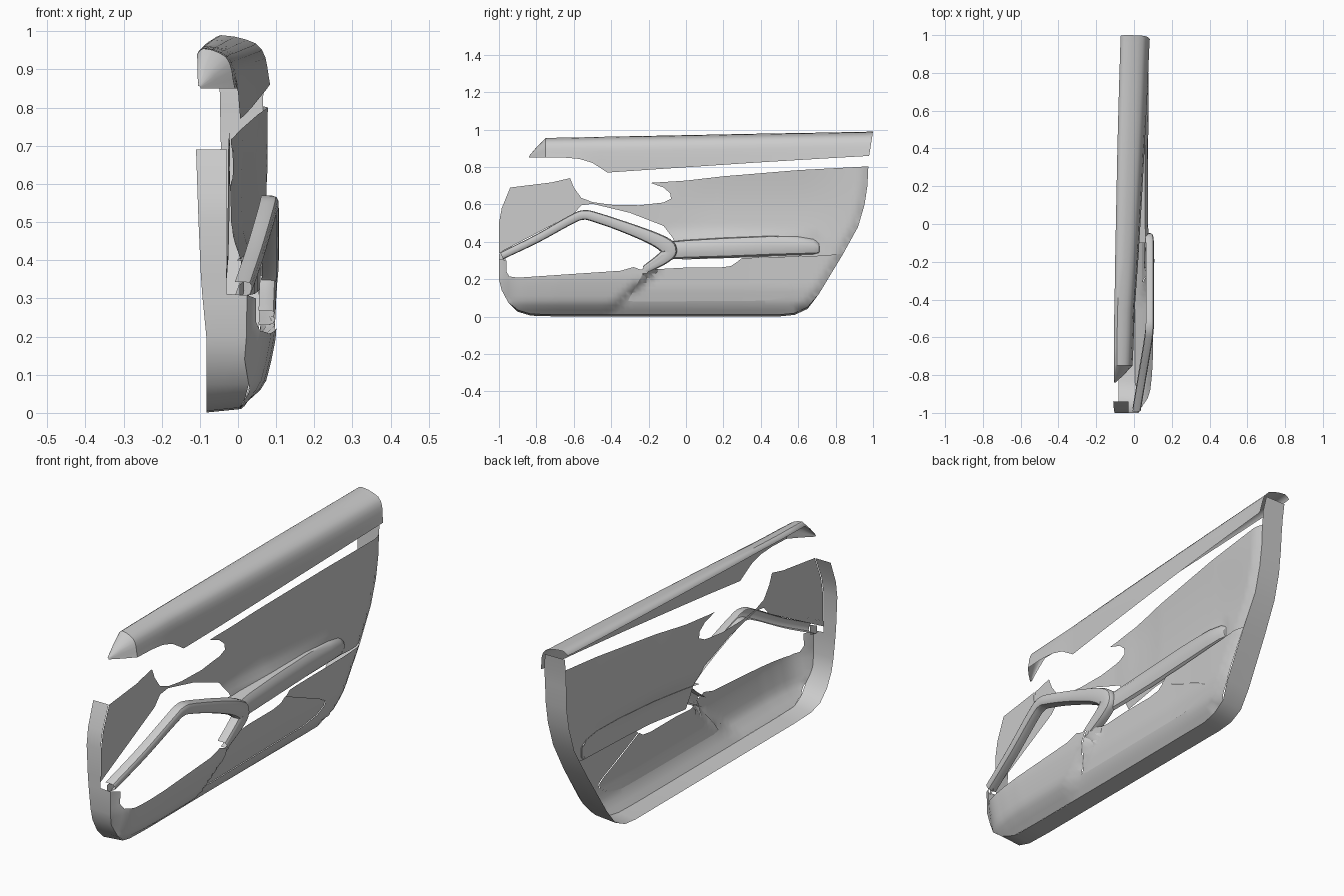
import bpy, bmesh, math
from mathutils import Vector
from mathutils.geometry import delaunay_2d_cdt

if "Cube" in bpy.data.objects:
    bpy.data.objects.remove(bpy.data.objects["Cube"])


def interp(t, table):
    if t <= table[0][0]:
        return table[0][1]
    for (a, u), (b, v) in zip(table, table[1:]):
        if t <= b:
            return u + (v - u) * (t - a) / (b - a)
    return table[-1][1]


def smooth(t):
    t = max(0.0, min(1.0, t))
    return t * t * (3 - 2 * t)


def catmull(pts, n=6):
    P = [Vector(p) for p in pts]
    P = [2 * P[0] - P[1]] + P + [2 * P[-1] - P[-2]]
    out = []
    for a, b, c, d in zip(P, P[1:], P[2:], P[3:]):
        for i in range(n):
            t = i / n
            out.append(0.5 * (2 * b + (c - a) * t + (2 * a - 5 * b + 4 * c - d) * t * t
                              + (3 * b - a - 3 * c + d) * t ** 3))
    return out + [P[-2]]


def make(name, verts, faces):
    me = bpy.data.meshes.new(name)
    me.from_pydata(verts, [], faces)
    me.validate()
    ob = bpy.data.objects.new(name, me)
    bpy.context.collection.objects.link(ob)
    bm = bmesh.new()
    bm.from_mesh(me)
    bmesh.ops.delete(bm, geom=[v for v in bm.verts if not v.link_faces], context='VERTS')
    bm.to_mesh(me)
    bm.free()
    return ob


def patch(name, outline, depth, step=0.025):
    """Fill a y-z outline with a fine mesh and push it out to x = depth(y, z)."""
    pts = []
    for a, b in zip(outline, outline[1:] + outline[:1]):
        a, b = Vector(a), Vector(b)
        n = max(1, round((b - a).length / step))
        pts += [a.lerp(b, i / n) for i in range(n)]
    m = len(pts)
    ys, zs = [p[0] for p in pts], [p[1] for p in pts]
    for i in range(1, int((max(ys) - min(ys)) / step) + 1):
        for j in range(1, int((max(zs) - min(zs)) / step) + 1):
            pts.append(Vector((min(ys) + i * step, min(zs) + j * step)))
    v, e, f = delaunay_2d_cdt(pts, [(i, (i + 1) % m) for i in range(m)], [], 1, 1e-4)[:3]
    return make(name, [(depth(p[0], p[1]), p[0], p[1]) for p in v], [list(q) for q in f])


def loft(name, rings):
    n = len(rings[0])
    faces = [(i * n + j, i * n + j + 1, (i + 1) * n + j + 1, (i + 1) * n + j)
             for i in range(len(rings) - 1) for j in range(n - 1)]
    return make(name, [tuple(p) for r in rings for p in r], faces)


def sweep(name, path, width, depth):
    """Open-backed rounded channel along a path."""
    P = catmull(path)
    rings = []
    for i, p in enumerate(P):
        t = P[min(i + 1, len(P) - 1)] - P[max(i - 1, 0)]
        nrm = Vector((0, -t.z, t.y)).normalized()
        w = interp(i / (len(P) - 1), width)
        rings.append([p + nrm * (w * c) + Vector((depth * s, 0, 0)) for c, s in (
            (1, -1), (1, -.3), (.98, .3), (.85, .75), (.5, .97), (0, 1),
            (-.5, .97), (-.85, .75), (-.98, .3), (-1, -.3), (-1, -1))])
    return loft(name, rings)


# Surface depths
rear_edge = [(.01, .5), (.018, .58), (.05, .65), (.12, .71), (.335, .84), (.48, .92), (.6, .955), (.7, .97), (.8, .975)]


def rear_round(y, z):
    return .016 * smooth((y - interp(z, rear_edge) + .04) / .04) if y > .6 else 0


def upper_x(y, z):
    x = interp(y, [(-1, -.03), (-.6, -.022), (-.15, -.018), (0, -.004), (.2, .02),
                   (.6, .055), (.9, .076), (1, .084)])
    if y > -.15:   # shallow dish
        x -= .012 * smooth((y + .15) / .3) * math.sin(math.pi * max(0, min(1, (z - .4) / .4))) * smooth((.97 - y) / .4)
    # slight flare towards the armrest
    x += interp(y, [(-.25, 0), (-.05, .02), (.2, .024), (.7, 0)]) * smooth((.48 - z) / .1)
    if z < .44:
        x = min(x, interp(y, [(0, .046), (.7, .056), (.85, .09)]))
    return x - rear_round(y, z)


def lower_x(y, z):
    front = interp(z, [(0, -.005), (.02, .014), (.07, .07), (.13, .086), (.2, .1), (.34, .102)])
    front -= interp(y, [(-1, .078), (-.975, .066), (-.95, .046), (-.92, .026), (-.88, .014), (-.8, .005), (-.7, 0)]) \
        * smooth(.4 + z * 6)
    rear = interp(z, [(0, -.005), (.02, .012), (.07, .045), (.15, .06), (.34, .066)]) + .012 * smooth((y - .3) / .5)
    crease = -.38 + (z - .07) * 1.14
    t = smooth((y - crease + .02) / .06)
    return front * (1 - t) + rear * t - rear_round(y, z)


# Main upper panel with the strip over the pull handle
patch("upper_panel", [
    (-.72, .717), (-.62, .74), (-.6, .69), (-.56, .635), (-.5, .612), (-.4, .598), (-.25, .595),
    (-.12, .61), (-.08, .63), (-.085, .66), (-.12, .69), (-.19, .715), (0, .727), (.2, .75), (.6, .783),
    (.975, .803), (.97, .7), (.955, .6), (.92, .48), (.84, .335), (.7, .325), (.3, .315), (-.02, .305),
    (-.05, .36), (-.07, .42), (-.12, .485), (-.3, .555), (-.5, .603), (-.56, .595), (-.6, .55),
    (-1, .34), (-1, .365), (-.88, .425), (-.8, .495), (-.75, .58), (-.727, .66)], upper_x)

# Front corner trim
patch("front_corner_trim", [
    (-.94, .69), (-.72, .717), (-.727, .66), (-.75, .58), (-.8, .495), (-.88, .425), (-1, .365),
    (-1, .5), (-.985, .58)], lambda y, z: upper_x(y, z) + .003)

# Lower panel, notched for the map pocket
pocket_edge = [(-.22, .25), (-.31, .085), (-.27, .08), (.42, .085), (.52, .105), (.565, .135),
               (.57, .155), (.54, .175), (.27, .29)]
patch("lower_panel", [
    (-1, .31), (-1, .2), (-.985, .14), (-.95, .075), (-.9, .035), (-.83, .014), (-.7, .01), (.5, .01),
    (.58, .018), (.65, .05), (.71, .12), (.84, .335), (.7, .325), (.3, .313)]
    + pocket_edge[::-1] + [(-.1, .33), (-.13, .33), (-.24, .25), (-.28, .265), (-.35, .245),
                           (-.9, .208), (-.945, .215), (-.96, .24), (-.96, .3)], lower_x)
patch("map_pocket", pocket_edge + [(.24, .27), (.18, .262), (0, .262)],
      lambda y, z: lower_x(y, z) - .004)

# Flange turned back around the outer edge
edge = [(-.94, .69), (-.985, .58), (-1, .5), (-1, .365), (-1, .312), (-1, .308), (-1, .2), (-.985, .14),
        (-.95, .075), (-.9, .035), (-.83, .014), (-.7, .01), (-.2, .01), (.5, .01), (.58, .018), (.65, .05),
        (.71, .12), (.84, .335), (.92, .48), (.955, .6), (.97, .7), (.975, .803), (.98, .87), (.99, .945)]
rings = []
for y, z in edge:
    xi = lower_x(y, z) if z < .31 or (y > 0 and z < .34) else upper_x(y, z)
    if y < 0:
        xo = interp(z, [(0, -.083), (.2, -.083), (.3, -.093), (.4, -.1), (.69, -.11)])
    else:
        xi -= .012 * smooth((z - .87) / .08)
        xo = interp(z, [(.01, -.083), (.2, -.07), (.5, -.05), (.7, -.045), (.95, -.05)])
    zo = z - .009 if z < .06 else z
    rings.append([(xi + (xo - xi) * t, y, z + (zo - z) * t) for t in (0, .33, .67, 1)])
loft("edge_flange", rings)

# Window sill rail: stations of y, outer x, inner x, top z, bottom z, end slant
stations = [(-.84, -.105, -.098, .857, .85, 0), (-.8, -.106, -.055, .905, .85, 0),
            (-.75, -.107, -.008, .955, .85, 0), (-.65, -.107, -.003, .957, .85, 0),
            (-.57, -.106, 0, .958, .843, 0), (-.5, -.105, .002, .96, .822, 0),
            (-.45, -.104, .004, .961, .79, 0), (-.42, -.103, .006, .962, .77, 0),
            (-.2, -.1, .022, .966, .785, 0), (.1, -.094, .04, .972, .805, 0),
            (.4, -.088, .056, .978, .825, 0), (.7, -.08, .071, .983, .843, 0),
            (.96, -.072, .082, .988, .858, 0), (1, -.07, .084, .99, .86, .16)]
rail = []
for y, xo, xi, zt, zb, k in stations:
    s = min(1, (zt - zb) / .1)
    ring = []
    for u, d in ((0, .018), (.02, .012), (.08, .005), (.16, 0), (.4, .004), (.6, .012), (.76, .022),
                 (.86, .038), (.92, .058), (.95, .08)):
        ring.append((xo + (xi - xo) * u, y - d * k, zt - d * s))
    x0, y0, z0 = ring[-1]
    for t in (.5, 1):
        ring.append((x0 + (xi - x0) * t, y - (zt - (z0 + (zb - z0) * t)) * k, z0 + (zb - z0) * t))
    rail.append(ring)
loft("window_sill_rail", rail)

# Armrest ledge: y, lower z, upper z, outward x
arm = []
for y, z0, z1, xo in ((-.1, .305, .4, .08), (0, .31, .41, .074), (.2, .315, .422, .073), (.45, .325, .432, .075),
                      (.6, .33, .428, .078), (.68, .333, .415, .077), (.71, .337, .4, .068)):
    xi = min(upper_x(y, z1), xo - .02)
    h = z1 - z0
    arm.append([(xi - .003, y, z1), (xo - .016, y, z1 - .04 * h), (xo - .004, y, z1 - .22 * h),
                (xo, y, z1 - .45 * h), (xo, y, z0 + .3 * h), (xo - .006, y, z0 + .08 * h), (xo - .02, y, z0)])
arm.append([(.052, .715, p[2]) for p in arm[-1]])
loft("armrest", arm)

# Pull handle loop
sweep("pull_handle", [
    (.014, -.985, .325), (.045, -.8, .415), (.075, -.62, .515), (.083, -.55, .543), (.085, -.48, .53),
    (.085, -.3, .468), (.085, -.15, .405), (.082, -.09, .357), (.079, -.12, .315), (.076, -.22, .25)],
    [(0, .02), (.3, .025), (.5, .028), (.6, .033), (.75, .044), (.9, .034), (1, .022)], .022)

# Small front bracket
patch("front_bracket", [(-1, .3), (-.965, .3), (-.96, .35), (-1, .335)], lambda y, z: .004 + (y + 1) * .3)

# Smooth shading with crisp edges
bpy.ops.object.select_all(action='DESELECT')
for ob in bpy.context.collection.objects:
    ob.select_set(True)
    bpy.context.view_layer.objects.active = ob
bpy.ops.object.shade_smooth_by_angle(angle=math.radians(35))
